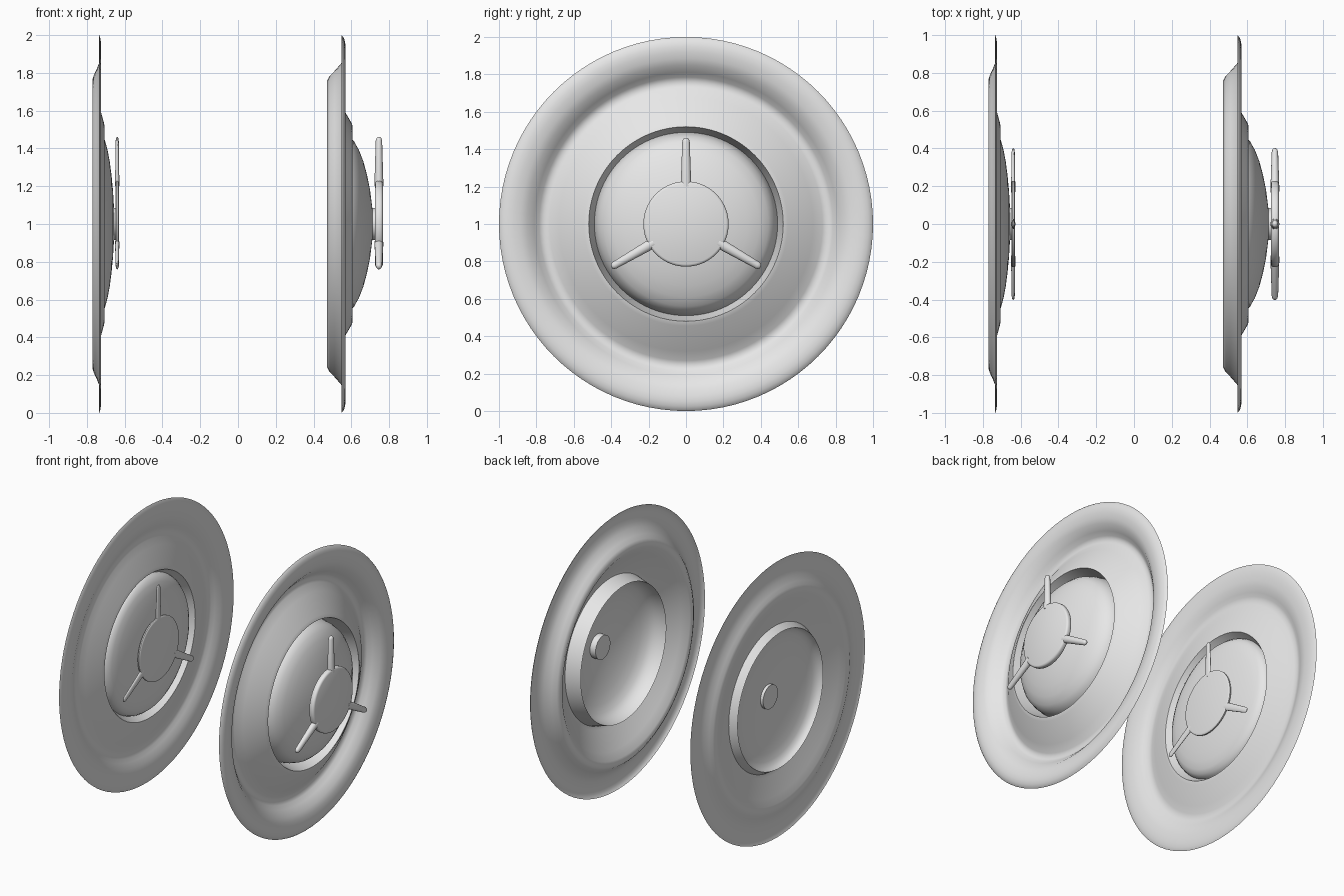
import bpy, bmesh, math
from mathutils import Matrix, Vector

if "Cube" in bpy.data.objects:
    bpy.data.objects.remove(bpy.data.objects["Cube"])

SEG = 96
metal = bpy.data.materials.new("light_grey_metal")
metal.diffuse_color = (0.8, 0.8, 0.8, 1)
metal.use_nodes = True
metal.node_tree.nodes["Principled BSDF"].inputs["Base Color"].default_value = metal.diffuse_color


def finish(name, bm, angle, squash, x0):
    """Squash the part along x, place it on its wheel and shade it."""
    bmesh.ops.remove_doubles(bm, verts=bm.verts, dist=1e-5)
    bmesh.ops.transform(bm, verts=bm.verts, matrix=Matrix.Translation((x0, 0, 1))
                        @ Matrix.Diagonal((squash, 1, 1, 1)))
    bmesh.ops.recalc_face_normals(bm, faces=bm.faces)
    me = bpy.data.meshes.new(name)
    bm.to_mesh(me)
    bm.free()
    ob = bpy.data.objects.new(name, me)
    bpy.context.collection.objects.link(ob)
    me.materials.append(metal)
    bpy.ops.object.select_all(action='DESELECT')
    ob.select_set(True)
    bpy.context.view_layer.objects.active = ob
    bpy.ops.object.shade_smooth_by_angle(angle=math.radians(angle))


def lathe(name, profile, place, angle=50):
    """Spin a (radius, x) profile about the wheel axis."""
    bm = bmesh.new()
    vs = [bm.verts.new((x, 0, r)) for r, x in profile]
    es = [bm.edges.new(p) for p in zip(vs, vs[1:])]
    bmesh.ops.spin(bm, geom=vs + es, cent=(0, 0, 0), axis=(1, 0, 0),
                   angle=2 * math.pi, steps=SEG)
    finish(name, bm, angle, *place)


def spinner_arms(name, place):
    """Three tapered round arms with soft tips."""
    bm = bmesh.new()
    rings = [(0.20, .028), (0.24, .027), (0.44, .020), (0.453, .016), (0.46, .008)]
    for k in range(3):
        rot = Matrix.Rotation(k * 2 * math.pi / 3, 3, 'X')
        loops = []
        for z, r in rings:
            loops.append([bm.verts.new(rot @ Vector((
                0.275 + 0.85 * r * math.cos(t * math.pi / 8),
                r * math.sin(t * math.pi / 8), z))) for t in range(16)])
        for a, b in zip(loops, loops[1:]):
            for i in range(16):
                j = (i + 1) % 16
                bm.faces.new((a[i], a[j], b[j], b[i]))
        bm.faces.new(loops[0])
        bm.faces.new(loops[-1])
    finish(name, bm, 60, *place)


# profiles as (radius, x), x measured from the back of the dish
dish = [(1.0, .077), (.992, .085), (.975, .093), (.95, .098), (.92, .096),
        (.885, .089), (.85, .075), (.81, .040), (.785, .015), (.76, .001),
        (.73, .010), (.68, .045), (.59, .098), (.545, .124), (.53, .132), (.52, .135)]
well = [(.52, .135), (.505, .08), (.49, .03)]
dome = [(.49, .03), (.483, .07), (.468, .11), (.44, .142), (.39, .170), (.33, .193),
        (.26, .212), (.18, .228), (.085, .240), (0, .243)]
stem = [(0, .195), (.085, .195), (.085, .258), (0, .258)]
hub = [(0, .254), (.215, .254), (.224, .258), (.228, .266), (.228, .284),
       (.224, .292), (.215, .296), (0, .296)]

# the right cover is full depth, the left one is the same shape made shallower
for side, place in (("right", (1.0, 0.471)), ("left", (0.482, -0.772))):
    lathe(side + "_dish", dish, place)
    lathe(side + "_well_wall", well, place)
    lathe(side + "_dome", dome, place)
    lathe(side + "_spinner_stem", stem, place)
    lathe(side + "_spinner_hub", hub, place, 40)
    spinner_arms(side + "_spinner_arms", place)
